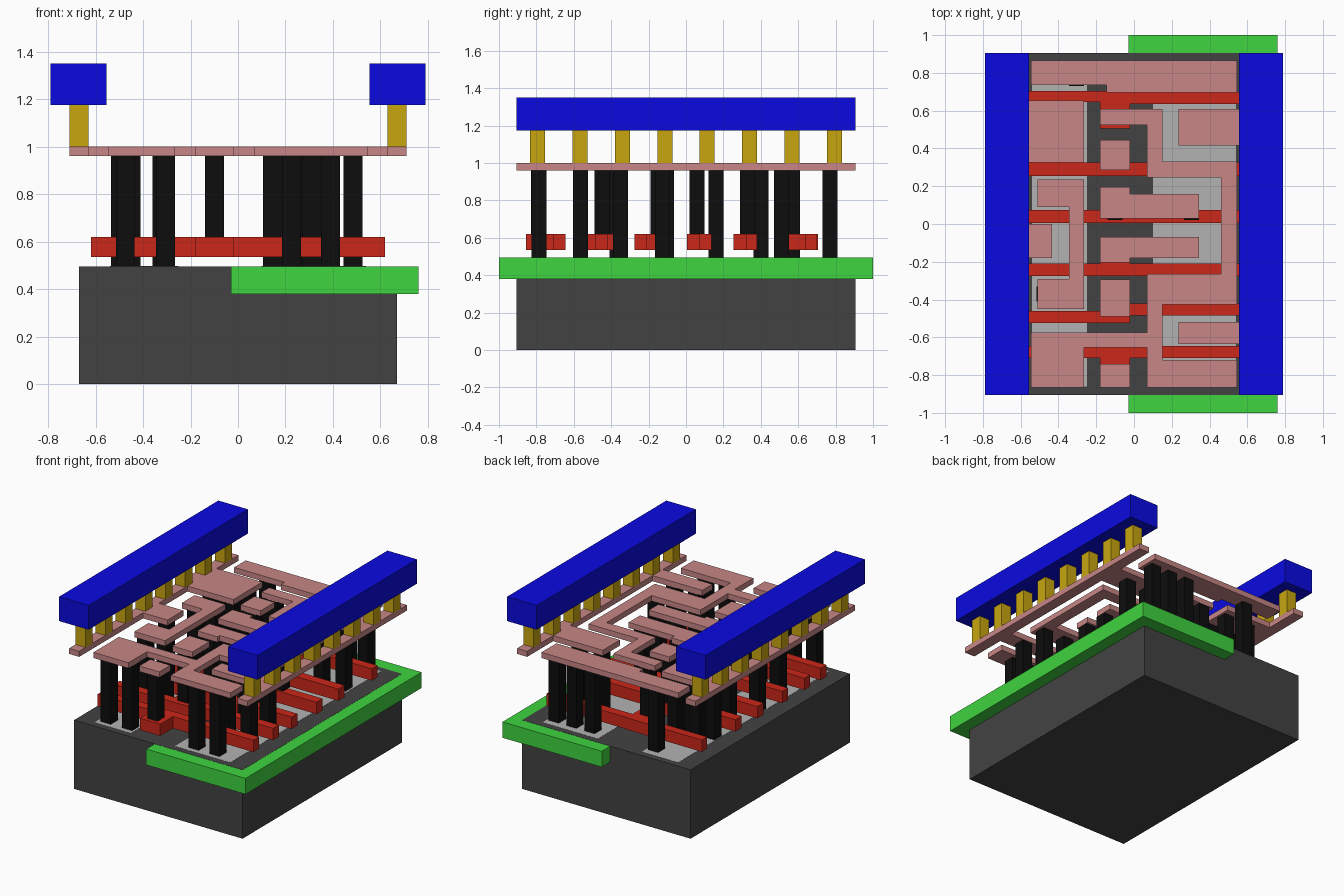
import bpy, bmesh

def material(name, rgb):
    m = bpy.data.materials.new(name)
    m.diffuse_color = (*rgb, 1)
    return m

def layer(name, rects, z0, z1, mat):
    """One object made of boxes; each rect is (x0, x1, y0, y1)."""
    bm = bmesh.new()
    for x0, x1, y0, y1 in rects:
        vs = bmesh.ops.create_cube(bm, size=1)["verts"]
        for v in vs:
            v.co = ((x0 + x1) / 2 + v.co.x * (x1 - x0),
                    (y0 + y1) / 2 + v.co.y * (y1 - y0),
                    (z0 + z1) / 2 + v.co.z * (z1 - z0))
    me = bpy.data.meshes.new(name)
    bm.to_mesh(me)
    bm.free()
    me.materials.append(mat)
    ob = bpy.data.objects.new(name, me)
    bpy.context.collection.objects.link(ob)
    return ob

def posts(points, w=0.08):
    return [(x - w / 2, x + w / 2, y - w / 2, y + w / 2) for x, y in points]

dark = material("dark_grey", (0.055, 0.055, 0.055))
light = material("light_grey", (0.45, 0.45, 0.45))
green = material("green", (0.05, 0.66, 0.05))
red = material("red", (0.6, 0.02, 0.01))
black = material("black", (0.004, 0.004, 0.004))
pink = material("pink", (0.58, 0.24, 0.24))
gold = material("gold", (0.58, 0.38, 0.005))
blue = material("blue", (0.003, 0.003, 0.75))

# Base block, well slab and the two flush active strips
layer("substrate", [(-0.67, 0.67, -0.905, 0.905)], 0, 0.495, dark)
layer("well", [(-0.03, 0.76, -1, 1)], 0.38, 0.494, green)
layer("active_strips", [(-0.54, -0.25, -0.86, 0.86), (0.1, 0.54, -0.86, 0.86)],
      0.44, 0.496, light)

# Red gate bars, each with a wider pad in the middle
gates = []
for left, right, pad in [
        ((-0.71, -0.645), (-0.71, -0.645), (-0.855, -0.645)),
        ((-0.525, -0.46), (-0.485, -0.42), (-0.525, -0.39)),
        ((-0.275, -0.21), (-0.275, -0.21), (-0.275, -0.105)),
        ((0.005, 0.075), (0.005, 0.075), (0.005, 0.135)),
        ((0.255, 0.325), (0.255, 0.325), (0.255, 0.38)),
        ((0.645, 0.705), (0.635, 0.70), (0.505, 0.705))]:
    gates += [(-0.62, -0.1, *left), (-0.1, 0.62, *right), (-0.18, -0.02, *pad)]
layer("gate_bars", gates, 0.535, 0.62, red)

# Black contacts: on the base, and shorter ones on the gate pads
layer("base_contacts", posts([
    (-0.475, -0.785), (-0.305, -0.785), (0.225, -0.785), (0.39, -0.785),
    (0.31, -0.565), (0.485, -0.565),
    (-0.475, -0.37), (-0.32, -0.37), (0.145, -0.35), (0.31, -0.35), (0.485, -0.35),
    (-0.495, -0.105), (-0.45, 0.16), (-0.305, 0.16),
    (-0.495, 0.40), (-0.32, 0.40), (-0.495, 0.57), (-0.32, 0.57),
    (0.31, 0.51), (0.485, 0.51),
    (-0.305, 0.77), (0.2, 0.77), (0.345, 0.77), (0.485, 0.77)]), 0.495, 0.96, black)
layer("gate_contacts", posts([
    (-0.1, -0.79), (-0.1, -0.45), (-0.1, -0.15), (-0.1, 0.06), (-0.1, 0.33),
    (-0.1, 0.57), (0.305, 0.06)]), 0.62, 0.96, black)
layer("bar_contact", posts([(0.305, -0.125)]), 0.495, 0.96, black)

# Pink wiring layer
layer("wiring", [
    # side rails
    (-0.71, -0.63, -0.905, 0.905), (0.63, 0.71, -0.905, 0.905),
    # back bar
    (-0.545, 0.545, 0.735, 0.865), (-0.145, 0.545, 0.695, 0.735),
    # pads joined to the rails
    (-0.63, -0.265, 0.325, 0.655), (-0.63, -0.435, -0.18, 0.0),
    (0.235, 0.63, 0.415, 0.61), (0.235, 0.63, -0.635, -0.52),
    # left C-shaped link
    (-0.345, -0.265, 0.09, 0.235), (-0.51, -0.345, 0.09, 0.235),
    (-0.345, -0.265, -0.45, 0.09), (-0.51, -0.345, -0.45, -0.29),
    # right winding link
    (-0.18, 0.07, 0.525, 0.61), (0.07, 0.15, 0.245, 0.61),
    (0.15, 0.46, 0.245, 0.33), (0.46, 0.545, -0.265, 0.33),
    (0.15, 0.545, -0.425, -0.265), (0.07, 0.15, -0.865, -0.265),
    (0.15, 0.545, -0.865, -0.72),
    # front left block and cross bar
    (-0.545, -0.265, -0.865, -0.575), (-0.265, 0.07, -0.655, -0.575),
    # centre bars and gate pads
    (-0.18, 0.345, 0.03, 0.16), (-0.18, -0.02, 0.16, 0.195),
    (-0.18, 0.345, -0.18, -0.07), (-0.18, -0.02, -0.205, -0.18),
    (-0.18, -0.02, 0.285, 0.445), (-0.18, -0.02, -0.49, -0.295),
    (-0.18, -0.02, -0.865, -0.74)], 0.96, 1.0, pink)

# Gold posts and blue power beams on both sides
for name, s in (("left", -1), ("right", 1)):
    layer(name + "_posts", posts([(s * 0.67, -0.793 + i * 0.2266) for i in range(8)]),
          1.0, 1.175, gold)
    x0, x1 = sorted((s * 0.555, s * 0.79))
    layer(name + "_beam", [(x0, x1, -0.905, 0.905)], 1.175, 1.35, blue)
